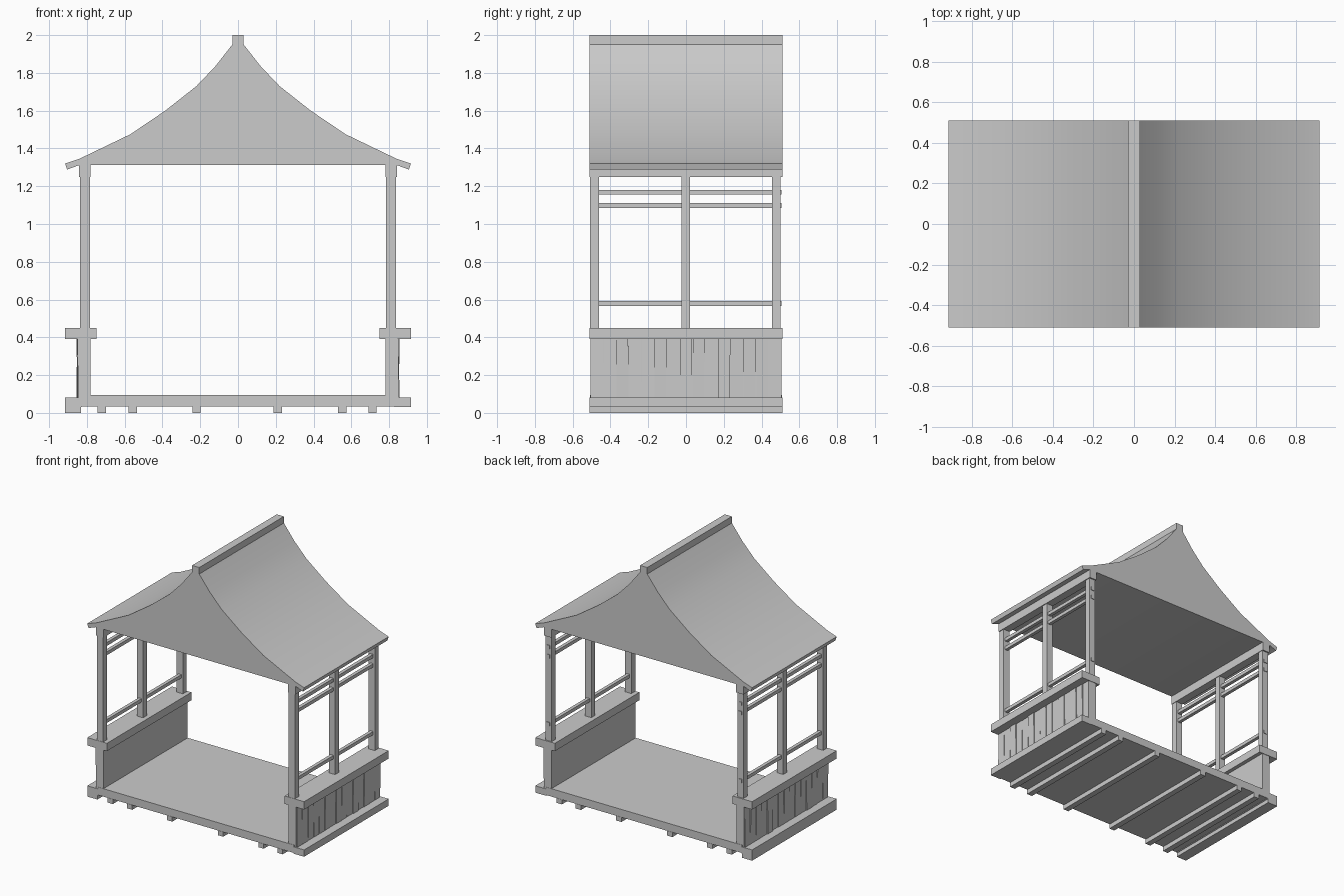
import bpy, bmesh, random
from math import radians
from mathutils import Matrix, Vector

random.seed(4)
cube = bpy.data.objects.get("Cube")
if cube:
    bpy.data.objects.remove(cube, do_unlink=True)

grey = bpy.data.materials.new("plain_grey")
grey.use_nodes = True
colour = (0.6, 0.6, 0.6, 1)
grey.diffuse_color = colour
grey.node_tree.nodes["Principled BSDF"].inputs["Base Color"].default_value = colour

HALF = 0.51  # half of the depth, front to back


def finish(name, bm):
    bmesh.ops.recalc_face_normals(bm, faces=bm.faces)
    mesh = bpy.data.meshes.new(name)
    bm.to_mesh(mesh)
    bm.free()
    mesh.materials.append(grey)
    ob = bpy.data.objects.new(name, mesh)
    bpy.context.collection.objects.link(ob)
    return ob


def box(name, x, y, z, tilt=None):
    """Box from (low, high) ranges, optionally tilted about its centre."""
    size = Vector((x[1] - x[0], y[1] - y[0], z[1] - z[0]))
    mid = Vector((x[0] + x[1], y[0] + y[1], z[0] + z[1])) / 2
    m = Matrix.Translation(mid) @ (tilt or Matrix()) @ Matrix.Diagonal(size).to_4x4()
    bm = bmesh.new()
    bmesh.ops.create_cube(bm, size=1, matrix=m)
    return finish(name, bm)


def side_box(side, name, x, y, z, tilt=None):
    """Box on the left (side 1) or right (side -1) of the model."""
    label = "left_" if side > 0 else "right_"
    return box(label + name, sorted((side * x[0], side * x[1])), y, z, tilt)


FULL = (-HALF, HALF)

# Floor and the joists under it
box("floor", (-0.83, 0.83), (-0.508, 0.508), (0.035, 0.095))
for x in (-0.722, -0.558, -0.22, 0.21, 0.552, 0.712):
    box("floor_joist", (x - 0.022, x + 0.022), FULL, (0, 0.036))
box("right_end_joist", (-0.915, -0.83), FULL, (0, 0.036))

# Side walls with posts, rails and planks
for side in (1, -1):
    side_box(side, "base_beam", (0.825, 0.915), FULL, (0.03, 0.082))
    side_box(side, "low_wall", (0.78, 0.845), (-0.506, 0.506), (0.08, 0.392))
    side_box(side, "sill", (0.75, 0.915), FULL, (0.39, 0.45))
    side_box(side, "top_beam", (0.78, 0.842), FULL, (1.248, 1.315))
    for y in ((-0.508, -0.46), (-0.024, 0.022), (0.455, 0.5)):
        side_box(side, "post", (0.784, 0.836), y, (0.44, 1.26))
    for z in (0.58, 1.097, 1.168):
        side_box(side, "rail", (0.797, 0.823), (-0.5, 0.505), (z - 0.013, z + 0.013))
    # Slightly uneven planks on the outside of the low wall
    count = 15
    width = 1.01 / count
    for i in range(count):
        y = -0.505 + i * width
        lean = Matrix.Rotation(radians(random.uniform(-1.2, 1.2)), 4, 'Y')
        skew = Matrix.Rotation(radians(random.uniform(-0.6, 0.6)), 4, 'X')
        out = random.uniform(0.848, 0.854)
        side_box(side, "plank", (0.83, out), (y + 0.002, y + width - 0.002),
                 (0.08, 0.392), lean @ skew)

# Solid sweeping roof, extruded front to back from its half profile
half = [(0.03, 1.95), (0.12, 1.835), (0.22, 1.73), (0.385, 1.6), (0.57, 1.475),
        (0.84, 1.345), (0.915, 1.32), (0.905, 1.288), (0.84, 1.312)]
profile = half + [(-x, z) for x, z in reversed(half)]
bm = bmesh.new()
gable = bm.faces.new([bm.verts.new((x, -HALF, z)) for x, z in profile])
swept = bmesh.ops.extrude_face_region(bm, geom=[gable], use_keep_orig=True)
moved = [v for v in swept["geom"] if isinstance(v, bmesh.types.BMVert)]
bmesh.ops.translate(bm, vec=(0, 2 * HALF, 0), verts=moved)
roof = finish("roof", bm)
bpy.ops.object.select_all(action='DESELECT')
roof.select_set(True)
bpy.context.view_layer.objects.active = roof
bpy.ops.object.shade_smooth_by_angle(angle=radians(25))

# Ridge cap
box("ridge_cap", (-0.03, 0.03), FULL, (1.94, 2.0))
